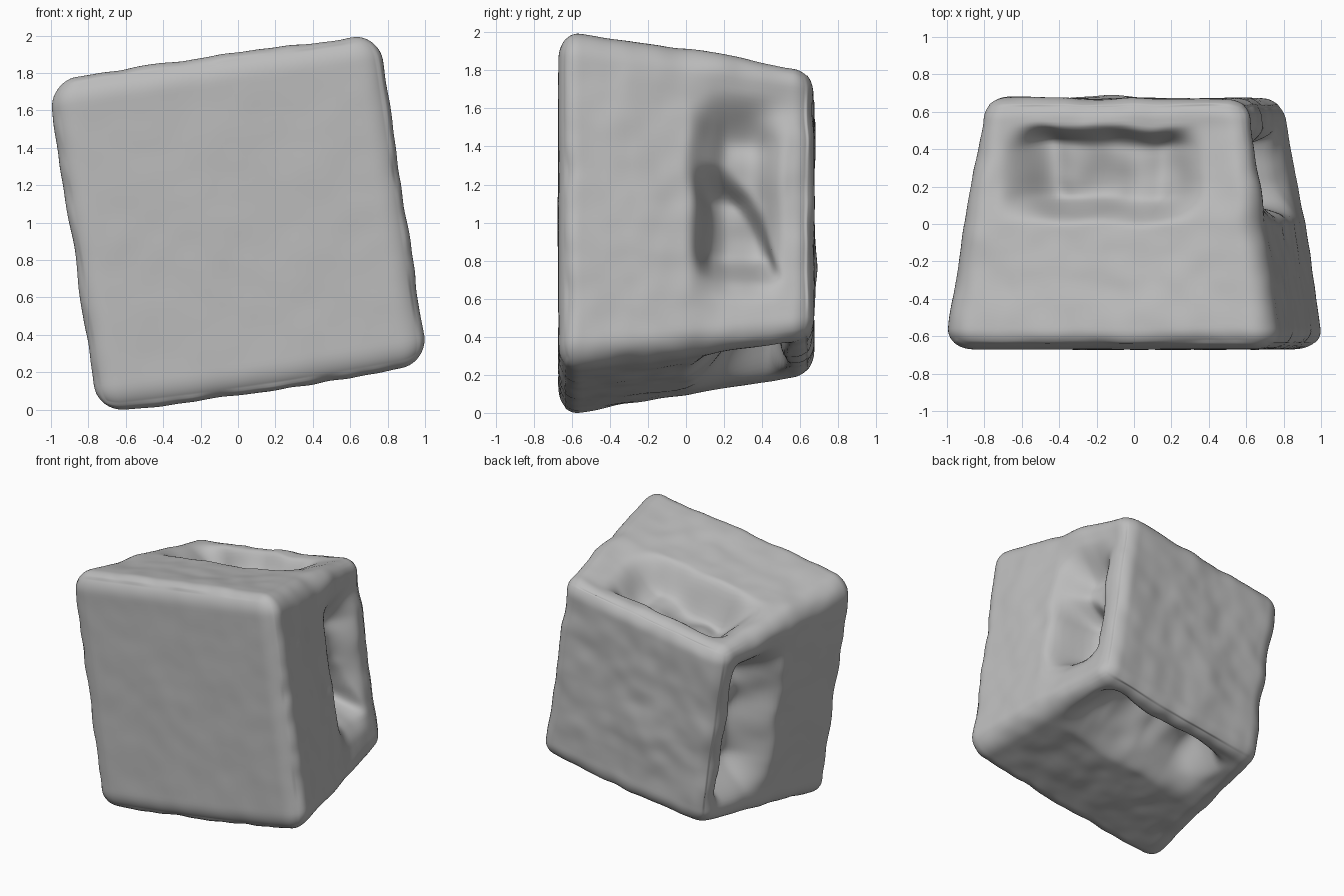
import bpy, bmesh, math
from mathutils import Vector, Matrix, noise

if "Cube" in bpy.data.objects:
    bpy.data.objects.remove(bpy.data.objects["Cube"], do_unlink=True)

FRONT_HALF, BACK_HALF, HALF_DEPTH = 0.907, 0.718, 0.67
ROUND = 0.17
TILT = math.radians(8.5)

# Grip on each side: start, end, front ramp length, rear wall start, depth
GRIPS = {
    (0, 1): (-0.40, 0.44, 0.22, 0.30, 0.16),
    (0, -1): (-0.48, 0.46, 0.22, 0.41, 0.23),
    (2, 1): (-0.47, 0.36, 0.16, 0.37, 0.19),
    (2, -1): (-0.44, 0.50, 0.36, 0.40, 0.23),
}


def smooth(lo, hi, v):
    t = min(1, max(0, (v - lo) / (hi - lo)))
    return t * t * (3 - 2 * t)


def rounded(p):
    """Pull a point of the unit cube onto rounded edges."""
    core = Vector([max(ROUND - 1, min(1 - ROUND, c)) for c in p])
    off = p - core
    return core + off.normalized() * ROUND if off.length > 0 else p


def window(lo, hi, soft, v):
    return smooth(lo - soft, lo + soft, v) * (1 - smooth(hi - soft, hi + soft, v))


def grip_depth(side, along, y):
    """Depth of the irregular scooped grip at a point of a side."""
    start, end, ramp, rear, deep = GRIPS[side]
    y += 0.04 * noise.noise(Vector((along * 3, side[0], side[1] * 3)))
    slope = smooth(0.0, ramp, y) * (1 - smooth(rear, 0.53, y))
    uneven = 1 + 0.35 * noise.noise(Vector((along * 4, y * 4, side[0] + side[1] * 5)))
    depth = deep * uneven * window(start, end, 0.15, along) * slope
    # Broad sag of the surrounding rim
    depth += 0.035 * window(-0.6, 0.6, 0.15, along) * window(0.1, 0.6, 0.12, y)
    # Deeper pit, leaning rearwards as it goes down
    if side == (0, 1):
        back = 0.36 - 0.4 * (along + 0.15)
        depth += 0.17 * window(-0.34, 0.12, 0.1, along) * window(0.09, back, 0.05, y)
    return depth


# Evenly divided cube as the starting block
bm = bmesh.new()
bmesh.ops.create_cube(bm, size=2)
bmesh.ops.subdivide_edges(bm, edges=bm.edges[:], cuts=71, use_grid_fill=True)

tilt = Matrix.Rotation(-TILT, 3, 'Y')
for v in bm.verts:
    raw = v.co.copy()
    p = rounded(raw)
    # Taper towards the back
    half = FRONT_HALF + (BACK_HALF - FRONT_HALF) * (p.y + 1) / 2
    q = Vector((p.x * half, p.y * HALF_DEPTH, p.z * half))
    # Slight swell of the underside
    if p.z < 0:
        q.z -= 0.02 * (1 - p.x * p.x) * smooth(0.5, 1, -p.z)
    # Scooped grip in each of the four sides
    for axis, other in ((0, 2), (2, 0)):
        if abs(raw[axis]) > 0.999 and abs(raw.y) < 0.999:
            sign = 1 if raw[axis] > 0 else -1
            depth = grip_depth((axis, sign), q[other], q.y)
            q[axis] -= sign * depth
            q.y += 0.2 * depth * smooth(0.2, 0.4, q.y)
    # Lumpy clay surface, calmer on the front
    calm = 0.3 if raw.y < -0.999 else 1
    lump = noise.noise(q * 3) * 0.02 + noise.noise(q * 7) * 0.009
    q += p.normalized() * lump * calm
    v.co = tilt @ q

# Stand the block on the ground
low = min(v.co.z for v in bm.verts)
for v in bm.verts:
    v.co.z -= low
for f in bm.faces:
    f.smooth = True

mesh = bpy.data.meshes.new("clay_block")
bm.to_mesh(mesh)
bm.free()
block = bpy.data.objects.new("clay_block", mesh)
bpy.context.scene.collection.objects.link(block)

grey = bpy.data.materials.new("plain_grey")
grey.use_nodes = True
colour = (0.5, 0.5, 0.5, 1)
grey.diffuse_color = colour
grey.node_tree.nodes["Principled BSDF"].inputs["Base Color"].default_value = colour
mesh.materials.append(grey)
